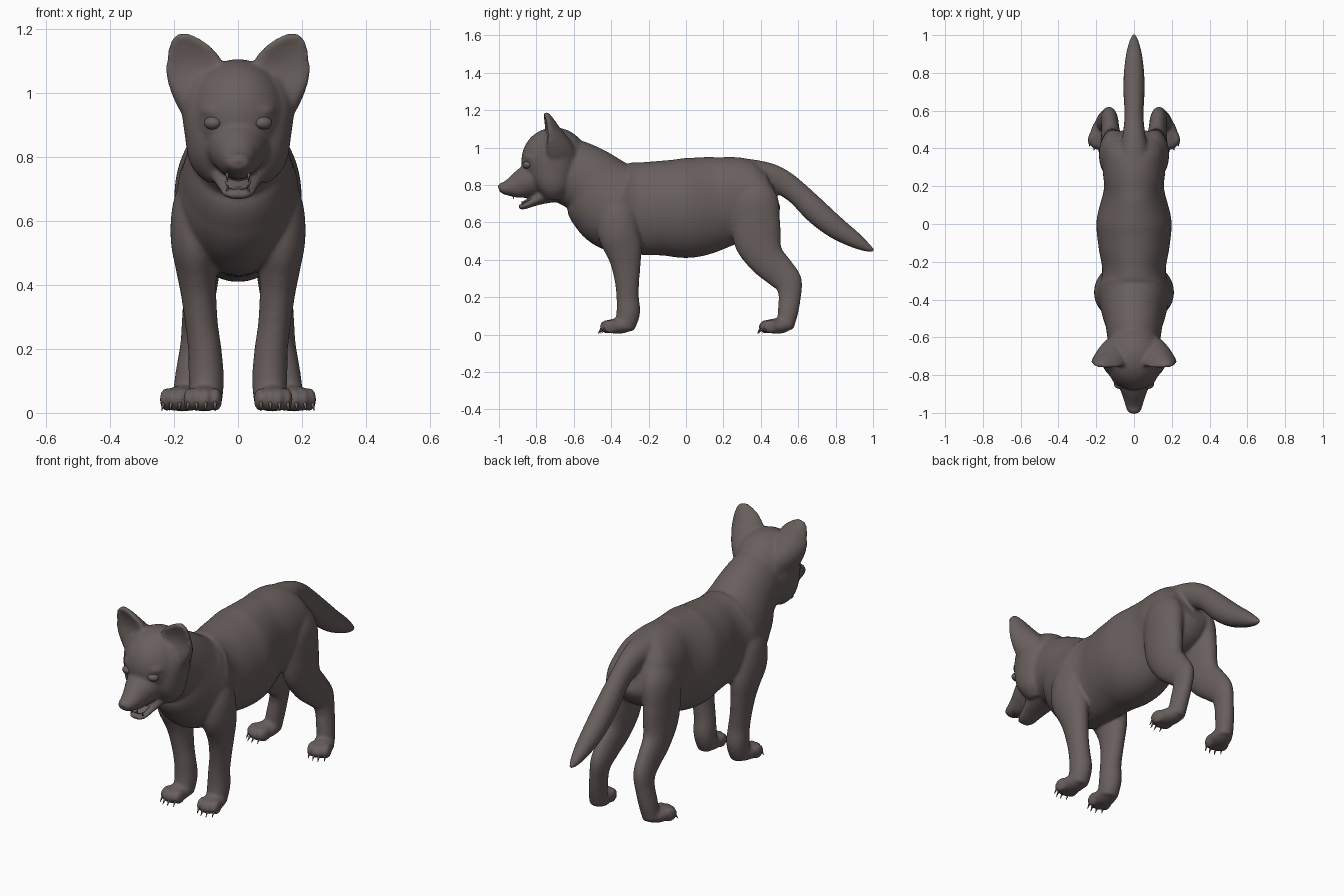
import bpy
import bmesh
from math import cos, sin, pi, radians
from mathutils import Vector, Matrix

cube = bpy.data.objects.get("Cube")
if cube:
    bpy.data.objects.remove(cube, do_unlink=True)

fur = bpy.data.materials.new("brown_grey_fur")
fur.use_nodes = True
colour = (0.14, 0.115, 0.11, 1.0)
fur.diffuse_color = colour
fur.node_tree.nodes["Principled BSDF"].inputs["Base Color"].default_value = colour


def finish(name, bm):
    """Turn a bmesh into a smooth shaded object."""
    bmesh.ops.recalc_face_normals(bm, faces=bm.faces)
    mesh = bpy.data.meshes.new(name)
    bm.to_mesh(mesh)
    bm.free()
    mesh.materials.append(fur)
    for polygon in mesh.polygons:
        polygon.use_smooth = True
    obj = bpy.data.objects.new(name, mesh)
    bpy.context.collection.objects.link(obj)
    return obj


def smooth_rings(rings, steps=8):
    """Interpolate a list of rings with a smooth spline."""
    rings = [Vector(r) for r in rings]
    last = len(rings) - 1
    result = []
    for i in range(last):
        a, b, c, d = (rings[min(max(i + k, 0), last)] for k in (-1, 0, 1, 2))
        for s in range(steps):
            t = s / steps
            result.append(b + (c - a) * (t / 2) + (a * 2 - b * 5 + c * 4 - d) * (t * t / 2)
                          + (b * 3 - a - c * 3 + d) * (t ** 3 / 2))
    return result + [rings[last]]


def loft(name, rings, side=1, cup=0.0, segments=64):
    """Skin oval rings given as x, y, z, half width, half depth."""
    rings = smooth_rings(rings)
    centres = [Vector((r[0] * side, r[1], r[2])) for r in rings]
    bm = bmesh.new()
    loops = []
    for i, ring in enumerate(rings):
        tangent = (centres[min(i + 1, len(rings) - 1)] - centres[max(i - 1, 0)]).normalized()
        across = Vector((1, 0, 0))
        across = (across - tangent * across.dot(tangent)).normalized()
        up = tangent.cross(across)
        loop = []
        for k in range(segments):
            a = 2 * pi * k / segments
            p = centres[i] + across * (cos(a) * ring[3]) + up * (sin(a) * ring[4])
            p.y -= cup * ring[3] * cos(a) ** 2
            loop.append(bm.verts.new(p))
        loops.append(loop)
    for low, high in zip(loops, loops[1:]):
        for k in range(segments):
            n = (k + 1) % segments
            bm.faces.new((low[k], low[n], high[n], high[k]))
    bm.faces.new(loops[0])
    bm.faces.new(loops[-1])
    return finish(name, bm)


def ball(name, centre, radii, yaw=0.0):
    bm = bmesh.new()
    matrix = Matrix.Translation(centre) @ Matrix.Rotation(yaw, 4, 'Z') @ Matrix.Diagonal((*radii, 1))
    bmesh.ops.create_uvsphere(bm, u_segments=40, v_segments=24, radius=1, matrix=matrix)
    return finish(name, bm)


def spike(name, base, tip, radius):
    """Small cone for claws and teeth."""
    base, tip = Vector(base), Vector(tip)
    axis = tip - base
    matrix = Matrix.Translation((base + tip) / 2) @ axis.to_track_quat('Z', 'Y').to_matrix().to_4x4()
    bm = bmesh.new()
    bmesh.ops.create_cone(bm, cap_ends=True, segments=10, radius1=radius, radius2=radius / 8,
                          depth=axis.length, matrix=matrix)
    return finish(name, bm)


def merge(name, parts, voxel=0.0):
    """Join parts, and blend them into one skin if a voxel size is given."""
    bpy.ops.object.select_all(action='DESELECT')
    for part in parts:
        part.select_set(True)
    bpy.context.view_layer.objects.active = parts[0]
    bpy.ops.object.join()
    obj = bpy.context.view_layer.objects.active
    obj.name = name
    if voxel:
        remesh = obj.modifiers.new("blend", 'REMESH')
        remesh.mode = 'VOXEL'
        remesh.voxel_size = voxel
        remesh.use_smooth_shade = True
        soften = obj.modifiers.new("soften", 'SMOOTH')
        soften.factor = 0.5
        soften.iterations = 14
        bpy.ops.object.convert(target='MESH')


skin, claws, teeth = [], [], []

# Torso and neck
skin.append(loft("torso", [
    (0, .475, .765, .08, .08), (0, .45, .757, .135, .135), (0, .39, .745, .162, .182),
    (0, .28, .735, .165, .217), (0, .18, .71, .16, .246), (0, .02, .678, .198, .267),
    (0, -.12, .676, .188, .254), (0, -.25, .674, .168, .247), (0, -.36, .684, .19, .243),
    (0, -.44, .742, .175, .225), (0, -.52, .82, .153, .187), (0, -.62, .87, .138, .178),
    (0, -.72, .91, .12, .155)]))

# Tail, running on from the rump
skin.append(loft("tail", [
    (0, .28, .87, .08, .075), (0, .38, .862, .075, .07), (0, .46, .842, .062, .069),
    (0, .53, .805, .053, .067), (0, .60, .752, .051, .063), (0, .70, .655, .056, .067),
    (0, .80, .572, .054, .06), (0, .90, .507, .042, .044), (0, .97, .465, .024, .024),
    (0, 1.005, .45, .008, .008)]))

# Skull, muzzle, nose and lower jaw
skin.append(ball("skull", (0, -.703, .932), (.157, .177, .175)))
skin.append(loft("muzzle", [
    (0, -.76, .85, .11, .09), (0, -.84, .82, .088, .087), (0, -.90, .797, .064, .07),
    (0, -.95, .785, .049, .045), (0, -.98, .783, .041, .031), (0, -.999, .783, .03, .018)]))
skin.append(ball("nose", (0, -.977, .791), (.037, .03, .023)))
skin.append(loft("lower_jaw", [
    (0, -.70, .78, .10, .08), (0, -.77, .735, .08, .04), (0, -.82, .708, .064, .024),
    (0, -.865, .687, .052, .018), (0, -.895, .682, .032, .013)]))

for side in (1, -1):
    # Sides of the face from temple to jaw, brows and nostril wings
    skin.append(loft("cheek", [
        (.078, -.69, 1.04, .07, .08), (.086, -.70, .96, .088, .105), (.083, -.71, .87, .083, .11),
        (.074, -.71, .795, .076, .09), (.05, -.715, .735, .045, .05)], side))
    skin.append(ball("brow", (side * .07, -.825, .945), (.05, .037, .025), side * .4))
    skin.append(ball("nostril_wing", (side * .026, -.975, .775), (.014, .018, .014)))

    # Cupped ears, thick at the base
    skin.append(loft("ear", [
        (.085, -.665, .93, .075, .09), (.114, -.68, 1.0, .087, .075), (.132, -.695, 1.06, .092, .05),
        (.146, -.708, 1.1, .085, .032), (.16, -.722, 1.135, .067, .023),
        (.171, -.736, 1.163, .046, .017), (.177, -.75, 1.184, .021, .012)], side, cup=.38))

    # Legs
    skin.append(loft("front_leg", [
        (.09, -.36, .78, .05, .06), (.124, -.365, .66, .076, .10), (.133, -.36, .55, .078, .112),
        (.13, -.335, .46, .066, .10), (.124, -.322, .38, .056, .081), (.114, -.315, .28, .051, .065),
        (.104, -.312, .20, .052, .06), (.1, -.308, .13, .055, .063), (.099, -.316, .08, .054, .06),
        (.1, -.33, .03, .05, .05)], side))
    skin.append(loft("hind_leg", [
        (.08, .35, .82, .06, .08), (.103, .365, .72, .079, .127), (.114, .372, .60, .07, .131),
        (.115, .385, .50, .066, .126), (.12, .427, .41, .057, .101), (.125, .499, .335, .048, .086),
        (.13, .545, .28, .046, .076), (.139, .555, .21, .042, .061), (.152, .545, .12, .044, .055),
        (.162, .53, .035, .045, .045)], side))

    # Paws with four toes and claws each
    for label, x, y, turn in (("front", .106, -.365, .1), ("hind", .173, .485, .25)):
        yaw = side * radians(turn * 60)
        turn_matrix = Matrix.Translation((side * x, y, 0)) @ Matrix.Rotation(yaw, 4, 'Z')
        skin.append(ball(label + "_paw", turn_matrix @ Vector((0, 0, .045)), (.057, .085, .041), yaw))
        for k in (-1.5, -.5, .5, 1.5):
            front = -.062 + abs(k) * .014
            skin.append(ball(label + "_toe", turn_matrix @ Vector((k * .028, front, .042)),
                             (.019, .042, .037), yaw))
            claws.append(spike(label + "_claw", turn_matrix @ Vector((k * .028, front - .03, .034)),
                               turn_matrix @ Vector((k * .029, front - .049, .006)), .007))

    # Fangs
    teeth.append(spike("fang", (side * .034, -.925, .752), (side * .033, -.922, .722), .006))
    teeth.append(spike("fang", (side * .032, -.872, .69), (side * .032, -.878, .715), .006))

    # Eyes
    ball("left_eye" if side > 0 else "right_eye",
         (side * .08, -.85, .907), (.028, .022, .02), side * .45)

# Tongue
loft("tongue", [
    (0, -.77, .755, .05, .012), (0, -.82, .73, .042, .011), (0, -.86, .709, .034, .009),
    (0, -.88, .702, .018, .005)])

merge("body", skin, voxel=.0075)
merge("claws", claws)
merge("teeth", teeth)
